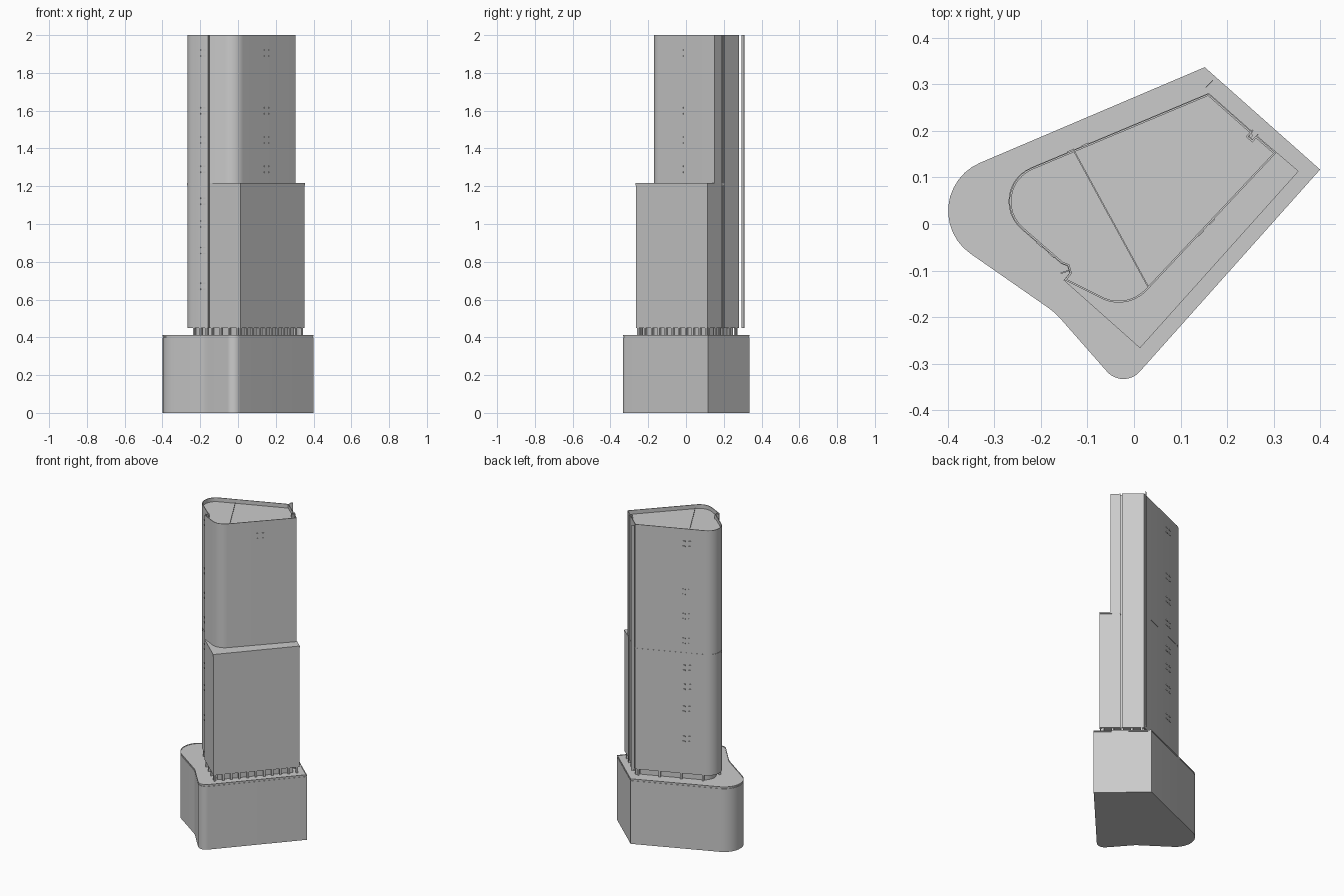
import bpy, bmesh, math
from mathutils import Vector, Matrix

if "Cube" in bpy.data.objects:
    bpy.data.objects.remove(bpy.data.objects["Cube"])


def outline(corners, seg=12):
    """Corners are (x, y, t); t is the tangent length of a rounded corner."""
    pts = []
    n = len(corners)
    for i, (x, y, t) in enumerate(corners):
        p = Vector((x, y))
        if t == 0:
            pts.append(p)
            continue
        u = (Vector(corners[i - 1][:2]) - p).normalized()
        v = (Vector(corners[(i + 1) % n][:2]) - p).normalized()
        half = u.angle(v) / 2
        centre = p + (u + v).normalized() * t / math.cos(half)
        r = t * math.tan(half)
        a, b = p + u * t - centre, p + v * t - centre
        sweep = math.pi - 2 * half
        for k in range(seg + 1):
            f = k / seg
            d = (a * math.sin((1 - f) * sweep) + b * math.sin(f * sweep)) / math.sin(sweep)
            pts.append(centre + d.normalized() * r)
    return pts


def finish(name, bm):
    bmesh.ops.recalc_face_normals(bm, faces=bm.faces)
    me = bpy.data.meshes.new(name)
    bm.to_mesh(me)
    bm.free()
    ob = bpy.data.objects.new(name, me)
    bpy.context.collection.objects.link(ob)
    bpy.ops.object.select_all(action='DESELECT')
    ob.select_set(True)
    bpy.context.view_layer.objects.active = ob
    bpy.ops.object.shade_smooth_by_angle(angle=math.radians(25))
    return ob


def prism(name, pts, z0, z1, rim=0, drop=0, scale=1, pivot=(0.04, 0.03)):
    bm = bmesh.new()
    c = Vector(pivot)
    base = bm.faces.new([bm.verts.new((*(c + (p - c) * scale), z0)) for p in pts])
    ext = bmesh.ops.extrude_face_region(bm, geom=[base], use_keep_orig=True)
    bmesh.ops.translate(bm, vec=(0, 0, z1 - z0),
                        verts=[g for g in ext["geom"] if isinstance(g, bmesh.types.BMVert)])
    bmesh.ops.recalc_face_normals(bm, faces=bm.faces)
    if rim:
        top = max(bm.faces, key=lambda f: f.calc_center_median().z)
        bmesh.ops.inset_region(bm, faces=[top], thickness=rim, use_even_offset=True)
        # sink the roof and keep the parapet walls vertical
        ext = bmesh.ops.extrude_face_region(bm, geom=[top])
        bmesh.ops.translate(bm, vec=(0, 0, -drop),
                            verts=[g for g in ext["geom"] if isinstance(g, bmesh.types.BMVert)])
        if top.is_valid:
            bmesh.ops.delete(bm, geom=[top], context='FACES_ONLY')
    return finish(name, bm)


def boxes(name, items):
    """Each item is (centre, size, rotation about z in degrees)."""
    bm = bmesh.new()
    for loc, size, deg in items:
        m = (Matrix.Translation(loc) @ Matrix.Rotation(math.radians(deg), 4, 'Z')
             @ Matrix.Diagonal((*size, 1)))
        bmesh.ops.create_cube(bm, size=1, matrix=m)
    return finish(name, bm)


# Plan outlines, clockwise from the back corner
podium = outline([(0.152, 0.337, 0), (0.40, 0.117, 0), (-0.023, -0.357, 0.053),
                  (-0.17, -0.19, 0.02), (-0.518, 0.052, 0.203)])
ne_groove = [(0.254, 0.197, 0), (0.246, 0.188, 0), (0.254, 0.181, 0), (0.262, 0.190, 0)]
west_side = [(-0.15, -0.12, 0), (-0.138, -0.105, 0), (-0.142, -0.09, 0),
             (-0.155, -0.085, 0), (-0.336, 0.072, 0.126)]
middle = outline([(0.16, 0.28, 0)] + ne_groove +
                 [(0.352, 0.113, 0), (0.013, -0.265, 0)] + west_side)
upper = outline([(0.16, 0.28, 0)] + ne_groove +
                [(0.305, 0.152, 0), (-0.015, -0.188, 0.062)] + west_side)

# Podium with a thin roof edge
prism("podium", podium, 0, 0.400)
prism("podium_shadow_gap", podium, 0.400, 0.404, scale=0.99)
prism("podium_roof", podium, 0.404, 0.412, rim=0.004, drop=0.003)

# Recessed open storey with columns
prism("recessed_storey", middle, 0.41, 0.452, scale=0.88)
columns = []
for a, b, n in [((0.335, 0.11), (0.013, -0.25), 11), ((0.0, -0.24), (-0.135, -0.12), 4),
                ((-0.165, -0.07), (-0.23, -0.01), 3), ((-0.20, 0.115), (0.15, 0.265), 4),
                ((0.165, 0.262), (0.33, 0.118), 5)]:
    a, b = Vector(a), Vector(b)
    deg = math.degrees(math.atan2(b.y - a.y, b.x - a.x))
    for i in range(n):
        p = a.lerp(b, i / (n - 1))
        columns.append(((p.x, p.y, 0.431), (0.012, 0.012, 0.042), deg))
boxes("columns", columns)

# Middle and upper tower with a ledge between them
prism("middle_tower", middle, 0.45, 1.205)
prism("middle_ledge", middle, 1.205, 1.216, scale=1.006)
prism("upper_tower", upper, 1.21, 2.0, rim=0.004, drop=0.025)

# Low seam across the recessed roof
a, b = Vector((-0.128, 0.155)), Vector((0.03, -0.134))
mid, d = (a + b) / 2, b - a
boxes("roof_seam", [((mid.x, mid.y, 1.977), (d.length, 0.003, 0.006),
                     math.degrees(math.atan2(d.y, d.x)))])

# Free-standing fin at the back corner and fins beside the side groove
boxes("corner_fin", [((0.162, 0.301, 1.225), (0.022, 0.002, 1.55), 45)])
boxes("groove_fins", [((x, y, 1.225), (0.002, 0.012, 1.55), -41.4)
                      for x, y in ((0.252, 0.198), (0.263, 0.189))])
boxes("notch_fin", [((-0.149, -0.103, 1.225), (0.018, 0.003, 1.55), 20)])

# Small vents in groups of four
vents = []
high, low = (1.905, 1.60, 1.445, 1.29), (1.12, 1.0, 0.86, 0.67)
for x, y, deg, rows in [(-0.19, -0.0546, -41, high + low), (-0.12, 0.163, 22.7, high + low),
                        (0.155, -0.007, 46.7, high)]:
    along = Vector((math.cos(math.radians(deg)), math.sin(math.radians(deg))))
    for z in rows:
        for s in (-1, 1):
            for k in (-1, 1):
                vents.append(((x + along.x * s * 0.017, y + along.y * s * 0.017, z + k * 0.016),
                              (0.016, 0.005, 0.007), deg))
boxes("wall_vents", vents)
